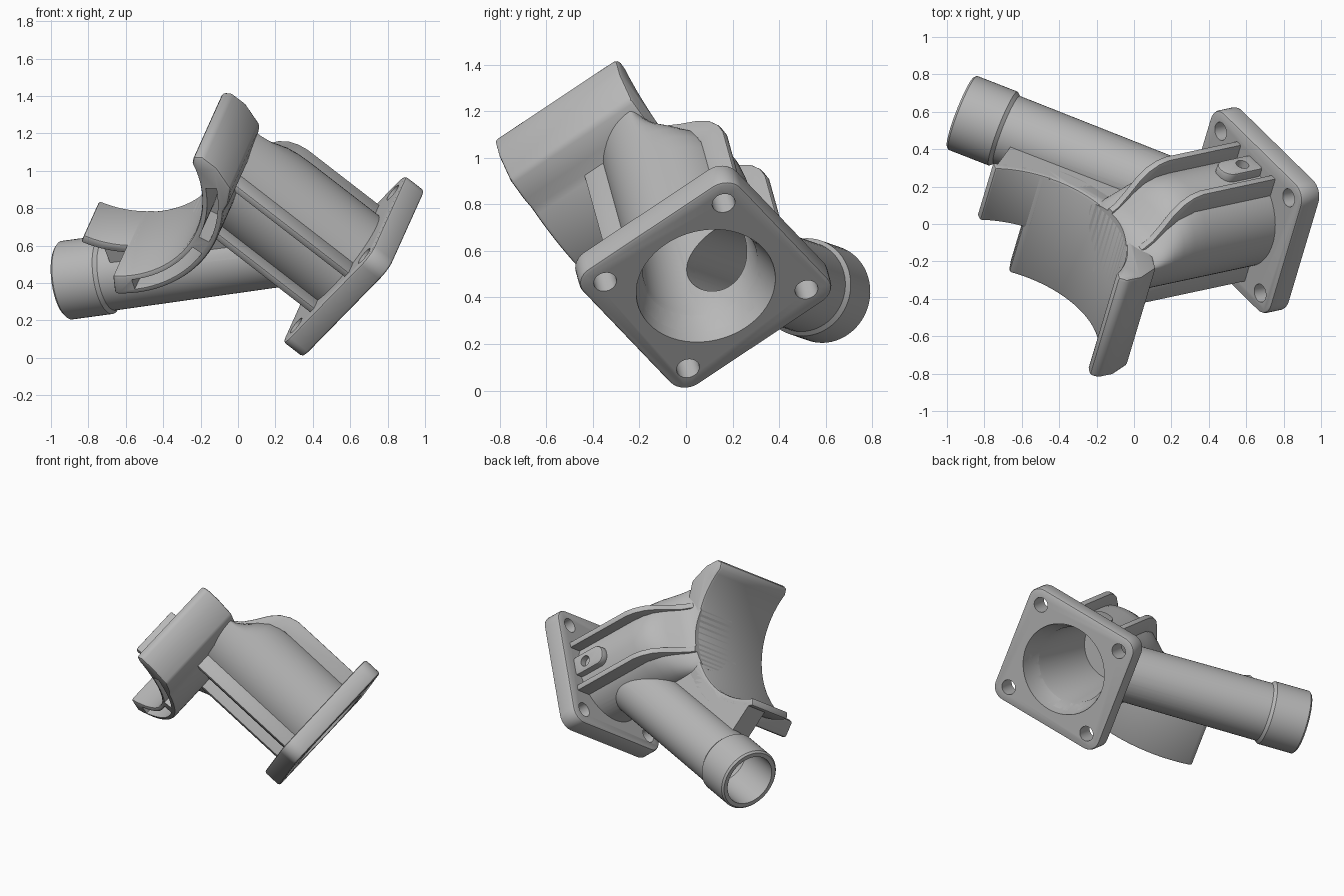
import bpy, bmesh, math
from mathutils import Vector, Matrix

cube = bpy.data.objects.get("Cube")
if cube:
    bpy.data.objects.remove(cube, do_unlink=True)

# Housing frame: U and V lie in the flange face, S runs inwards along the body
U = Vector((0.577, -0.565, 0.59)).normalized()
V = Vector((0.243, 0.807, 0.538))
V = (V - U * V.dot(U)).normalized()
S = U.cross(V)
FRAME = Matrix((U, V, S)).transposed().to_4x4()
FRAME.translation = (0.67, 0.085, 0.45)

metal = bpy.data.materials.new("grey_metal")
metal.use_nodes = True
GREY = (0.48, 0.48, 0.48, 1)
metal.diffuse_color = GREY
metal.node_tree.nodes["Principled BSDF"].inputs["Base Color"].default_value = GREY


def loft(name, rings):
    """Closed solid through a list of equal rings of frame points."""
    bm = bmesh.new()
    loops = [[bm.verts.new(p) for p in ring] for ring in rings]
    n = len(loops[0])
    for a, b in zip(loops, loops[1:]):
        for i in range(n):
            j = (i + 1) % n
            bm.faces.new((a[i], a[j], b[j], b[i]))
    bm.faces.new(loops[0])
    bm.faces.new(loops[-1])
    bmesh.ops.recalc_face_normals(bm, faces=bm.faces)
    bm.transform(FRAME)
    mesh = bpy.data.meshes.new(name)
    bm.to_mesh(mesh)
    bm.free()
    obj = bpy.data.objects.new(name, mesh)
    bpy.context.collection.objects.link(obj)
    mesh.materials.append(metal)
    return obj


def prism(name, outline, axis, lo, hi):
    """Extrude a 2D outline along one frame axis (0=U, 1=V, 2=S)."""
    def lift(p, h):
        q = list(p)
        q.insert(axis, h)
        return Vector(q)
    return loft(name, [[lift(p, h) for p in outline] for h in (lo, hi)])


def turned(name, base, direction, profile, n=56):
    """Round solid: profile is (distance, radius) pairs along a direction."""
    base, d = Vector(base), Vector(direction).normalized()
    a = d.orthogonal().normalized()
    b = d.cross(a)
    angles = [math.tau * i / n for i in range(n)]
    return loft(name, [[base + d * t + r * (a * math.cos(k) + b * math.sin(k))
                        for k in angles] for t, r in profile])


def rounded_rect(cx, cy, hx, hy, r, n=8):
    pts = []
    for q, (sx, sy) in enumerate(((1, 1), (-1, 1), (-1, -1), (1, -1))):
        for i in range(n + 1):
            k = math.pi / 2 * (q + i / n)
            pts.append((cx + sx * (hx - r) + r * math.cos(k),
                        cy + sy * (hy - r) + r * math.sin(k)))
    return pts


def arc(radius, start, end, n=28):
    """Arc about the saddle axis, degrees from the side facing the flange."""
    pts = []
    for i in range(n + 1):
        k = math.radians(start + (end - start) * i / n)
        pts.append((-0.18 + radius * math.sin(k), 1.47 - radius * math.cos(k)))
    return pts


def apply_all(obj):
    bpy.context.view_layer.objects.active = obj
    for m in list(obj.modifiers):
        bpy.ops.object.modifier_apply(modifier=m.name)


def bevel(obj, width):
    m = obj.modifiers.new("soft_edges", 'BEVEL')
    m.width, m.segments = width, 2
    m.limit_method, m.angle_limit = 'ANGLE', math.radians(40)
    apply_all(obj)


def cut(obj, *cutters):
    for c in cutters:
        m = obj.modifiers.new("cut", 'BOOLEAN')
        m.operation, m.solver, m.object = 'DIFFERENCE', 'EXACT', c
    apply_all(obj)


# Cutters
PIPE_START, PIPE_DIR = (-1.232, 0.009, 1.137), (0.811, 0, -0.585)
main_bore = turned("main_bore", (0, 0, 0), (0, 0, 1),
                   [(-0.05, 0.305), (0.01, 0.303), (0.15, 0.25), (0.66, 0.215)])
pipe_bore = turned("pipe_bore", PIPE_START, PIPE_DIR, [(-0.05, 0.172), (0.3, 0.172), (0.32, 0.155), (1.38, 0.155)])
saddle_bore = turned("saddle_bore", (-0.18, -0.9, 1.47), (0, 1, 0), [(0, 0.55), (1.6, 0.55)], 96)
slots = [prism("slot", arc(0.58, a, b) + arc(0.64, b, a), 1, -0.7, -0.35)
         for a, b in ((-37, 6), (14, 46))]
bolt_holes = [turned("bolt_hole", (x, y, -0.1), (0, 0, 1), [(0, 0.05), (0.4, 0.05)], 24)
              for x in (-0.315, 0.315) for y in (-0.315, 0.315)]
screw_hole = turned("screw_hole", (0, 0.29, 0.22), (0, 1, 0), [(0, 0.036), (0.2, 0.036)], 20)
cutters = [main_bore, pipe_bore, saddle_bore, screw_hole] + slots + bolt_holes

# Square mounting flange
flange = prism("flange", rounded_rect(0, 0, 0.42, 0.42, 0.09), 2, 0, 0.13)
bevel(flange, 0.015)
cut(flange, main_bore, *bolt_holes)

# Main body, narrowing on its back side towards the saddle
rings = []
for s, back in ((0.05, .29), (0.6, .29), (0.68, .28), (0.75, .25), (0.81, .19),
                (0.87, .11), (0.92, .06), (1.0, .035)):
    ring = []
    for i in range(64):
        k = math.tau * i / 64
        y = math.sin(k)
        ring.append(Vector((0.3 * math.cos(k), y * (back if y > 0 else 0.29), s)))
    rings.append(ring)
body = loft("main_body", rings)
cut(body, main_bore, pipe_bore, saddle_bore)

# Stiffening ribs: curved pair behind, straight pair in front
back_rib = [(0.23, 0.1), (0.345, 0.1), (0.345, 0.62), (0.33, 0.68), (0.295, 0.74), (0.24, 0.79),
            (0.16, 0.84), (0.09, 0.89), (0.045, 0.95), (-0.05, 0.95), (0.1, 0.8), (0.23, 0.65)]
front_rib = [(-0.23, 0.1), (-0.335, 0.1), (-0.335, 0.96), (-0.23, 0.96)]
for side, label in ((-1, "lower"), (1, "upper")):
    for outline, place in ((back_rib, "back"), (front_rib, "front")):
        rib = prism(f"{label}_{place}_rib", outline, 0, side * 0.16 - 0.02, side * 0.16 + 0.02)
        bevel(rib, 0.008)
        cut(rib, saddle_bore)

# Screw boss between the back ribs
boss = prism("screw_boss", [(x, s) for x, s in rounded_rect(0, 0.23, 0.065, 0.14, 0.06)],
             1, 0.26, 0.335)
bevel(boss, 0.012)
cut(boss, screw_hole)

# Curved saddle with a thick upper arm and slots in its front end
outline = arc(0.55, -47.5, 62) + [(0.35, 1.235), (0.385, 1.2), (0.385, 1.1), (0.335, 0.966),
                                 (0.24, 0.917)] + arc(0.67, 33, -47.5)
saddle = prism("saddle", outline, 1, -0.61, 0.04)
bevel(saddle, 0.018)
cut(saddle, *slots)

# Thin extension of the saddle beside the pipe
tongue = prism("saddle_tongue", arc(0.55, -72, -40) + arc(0.60, -40, -72), 1, -0.305, 0.04)
bevel(tongue, 0.01)

# Side pipe with its end collar
pipe = turned("side_pipe", PIPE_START, PIPE_DIR,
              [(0, 0.2), (0.012, 0.212), (0.245, 0.212), (0.265, 0.195), (1.36, 0.19)])
cut(pipe, pipe_bore, main_bore)

# Web joining the pipe to the saddle
web = prism("pipe_web", [(-0.94, 0.95), (-0.34, 0.52), (-0.18, 0.86)] + arc(0.57, -5, -71),
            1, -0.12, 0.04)
cut(web, pipe_bore, saddle_bore, main_bore)

for c in cutters:
    bpy.data.objects.remove(c, do_unlink=True)

# Smooth shading with crisp edges
bpy.ops.object.select_all(action='DESELECT')
for obj in bpy.context.collection.objects:
    if obj.type == 'MESH' and metal.name in obj.data.materials:
        obj.select_set(True)
        bpy.context.view_layer.objects.active = obj
bpy.ops.object.shade_smooth_by_angle(angle=math.radians(35))
